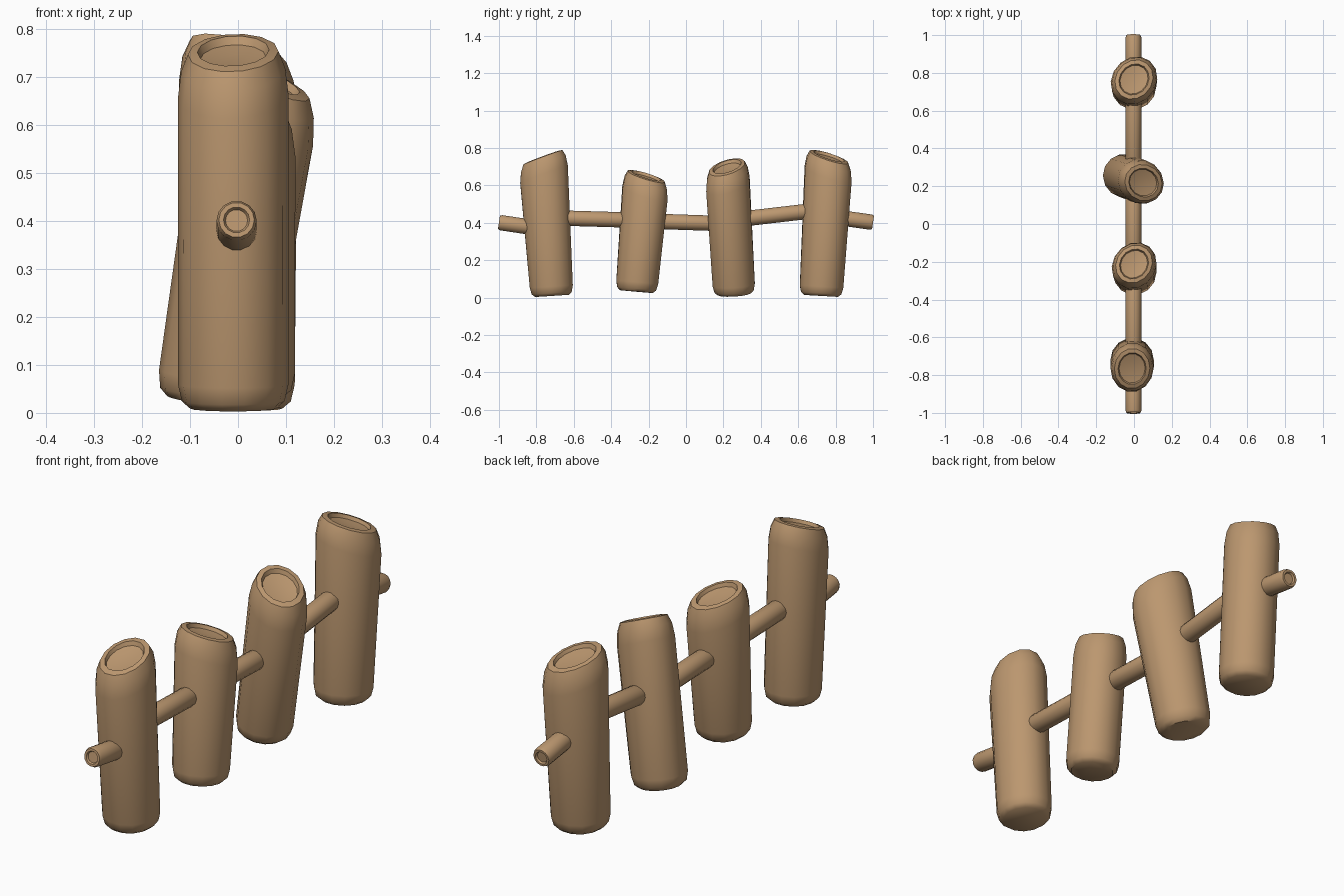
import bpy, bmesh, math
from mathutils import Vector

if "Cube" in bpy.data.objects:
    bpy.data.objects.remove(bpy.data.objects["Cube"])

SIDES = 14
wood = bpy.data.materials.new("wood")
wood.diffuse_color = (0.50, 0.31, 0.16, 1)
wood.use_nodes = True
wood.node_tree.nodes["Principled BSDF"].inputs["Base Color"].default_value = wood.diffuse_color


def loft(name, rings):
    """Skin a list of point rings and close both ends."""
    bm = bmesh.new()
    loops = [[bm.verts.new(p) for p in ring] for ring in rings]
    for a, b in zip(loops, loops[1:]):
        for i in range(SIDES):
            j = (i + 1) % SIDES
            bm.faces.new((a[i], a[j], b[j], b[i]))
    bm.faces.new(loops[0][::-1])
    bm.faces.new(loops[-1])
    bmesh.ops.recalc_face_normals(bm, faces=bm.faces)
    mesh = bpy.data.meshes.new(name)
    bm.to_mesh(mesh)
    bm.free()
    mesh.shade_smooth()
    mesh.set_sharp_from_angle(angle=math.radians(42))
    mesh.materials.append(wood)
    obj = bpy.data.objects.new(name, mesh)
    bpy.context.collection.objects.link(obj)


def circle():
    return [(math.cos(math.tau * i / SIDES), math.sin(math.tau * i / SIDES))
            for i in range(SIDES)]


# Posts: leaning logs, square-cut at the foot and slanted with a dished cap on top
BOTTOM = [(0.78, 0), (0.93, 0.015), (1, 0.05)]
TOP = [(1, -0.09), (0.94, -0.035), (0.82, 0), (0.65, 0.004), (0.60, -0.012), (0.3, -0.018)]


def post(name, foot, head, radius, slope):
    foot, head = Vector(foot), Vector(head)
    height = head.z - foot.z
    lean = (head - foot) / height
    grad = Vector(slope).normalized()

    def ring(scale, offset, base, tilt, stretch):
        pts = []
        for c, s in circle():
            d = Vector((c, s)) * radius * scale
            d += grad * d.dot(grad) * (stretch - 1)
            h = base + offset + d.dot(tilt)
            pts.append(foot + Vector((d.x, d.y, 0)) + lean * h)
        return pts

    square = Vector((-lean.x, -lean.y))
    rings = [ring(s, o, 0, square, 1.03) for s, o in BOTTOM]
    rings += [ring(s, o, height, Vector(slope), 1.16) for s, o in TOP]
    loft(name, rings)


post("post_1", (-0.01, -0.717, 0.009), (-0.01, -0.765, 0.75), 0.115, (0.03, 0.36))
post("post_2", (0.005, -0.265, 0.032), (0.0, -0.212, 0.648), 0.113, (-0.18, -0.27))
post("post_3", (-0.058, 0.258, 0.020), (0.05, 0.219, 0.697), 0.115, (-0.38, 0.22))
post("post_4", (0.0, 0.722, 0.009), (0.0, 0.765, 0.752), 0.117, (-0.20, -0.28))


# Rails: short round bars with bevelled, dished ends
def rail(name, y0, z0, y1, z1, radius=0.042):
    a, b = Vector((-0.003, y0, z0)), Vector((-0.003, y1, z1))
    axis = (b - a).normalized()
    side = Vector((1, 0, 0))
    up = side.cross(axis)
    end = [(0.55, 0.008), (0.65, 0), (0.88, 0), (1, 0.012)]

    def ring(centre, scale):
        return [centre + (side * c + up * s) * radius * scale for c, s in circle()]

    rings = [ring(a + axis * o, s) for s, o in end]
    rings += [ring(b - axis * o, s) for s, o in reversed(end)]
    loft(name, rings)


rail("rail_end_front", -1.0, 0.402, -0.80, 0.372)
rail("rail_1", -0.69, 0.426, -0.28, 0.414)
rail("rail_2", -0.17, 0.408, 0.19, 0.396)
rail("rail_3", 0.28, 0.418, 0.71, 0.468)
rail("rail_end_back", 0.80, 0.43, 1.0, 0.402)
